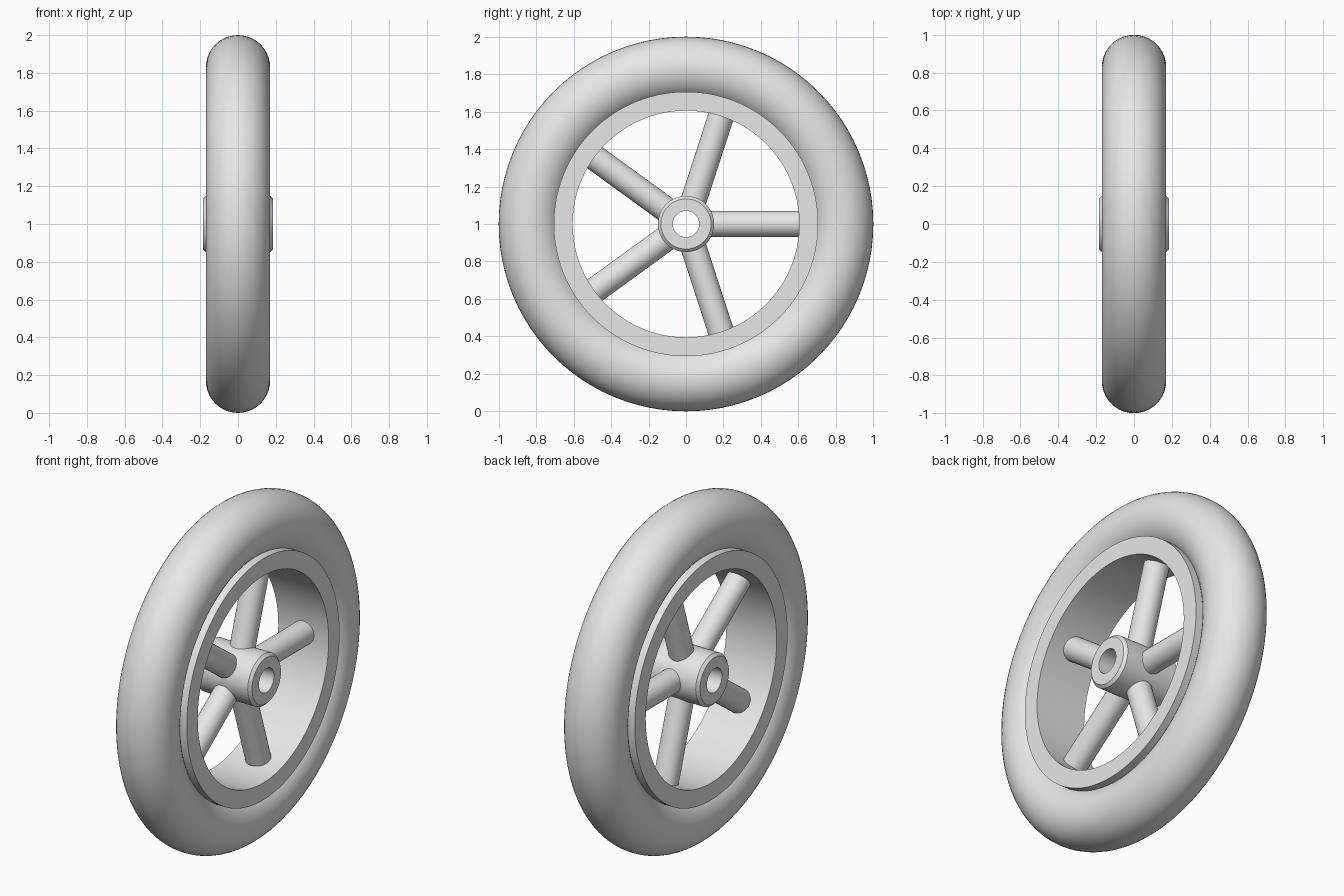
import bpy, bmesh, math
from mathutils import Matrix, Vector

if "Cube" in bpy.data.objects:
    bpy.data.objects.remove(bpy.data.objects["Cube"], do_unlink=True)

AXLE_Z = 1.0
grey = bpy.data.materials.new("plain_grey")
grey.use_nodes = True
grey.diffuse_color = (0.8, 0.8, 0.8, 1)
grey.node_tree.nodes["Principled BSDF"].inputs["Base Color"].default_value = (0.8, 0.8, 0.8, 1)


def finish(name, bm, angle=30):
    """Turn a bmesh into a shaded object centred on the axle."""
    bmesh.ops.recalc_face_normals(bm, faces=bm.faces)
    mesh = bpy.data.meshes.new(name)
    bm.to_mesh(mesh)
    bm.free()
    mesh.materials.append(grey)
    obj = bpy.data.objects.new(name, mesh)
    bpy.context.collection.objects.link(obj)
    obj.location.z = AXLE_Z
    bpy.ops.object.select_all(action='DESELECT')
    obj.select_set(True)
    bpy.context.view_layer.objects.active = obj
    bpy.ops.object.shade_smooth_by_angle(angle=math.radians(angle))
    return obj


def lathe(name, profile, steps):
    """Spin a closed (x, radius) profile around the x axis."""
    bm = bmesh.new()
    verts = [bm.verts.new((x, 0, r)) for x, r in profile]
    edges = [bm.edges.new((verts[i - 1], verts[i])) for i in range(len(verts))]
    bmesh.ops.spin(bm, geom=verts + edges, cent=(0, 0, 0), axis=(1, 0, 0),
                   angle=math.tau, steps=steps, use_merge=True)
    bmesh.ops.remove_doubles(bm, verts=bm.verts, dist=1e-5)
    return finish(name, bm)


# Round tyre
TUBE = 0.17
tyre_profile = [(TUBE * math.cos(a), 1 - TUBE + TUBE * math.sin(a))
                for a in (math.tau * i / 40 for i in range(40))]
lathe("tyre", tyre_profile, 96)

# Flat rim band standing proud of the tyre's inner sides
lathe("rim", [(-0.163, 0.605), (0.163, 0.605), (0.163, 0.706), (-0.163, 0.706)], 96)

# Chamfered hub with a through hole for the axle
lathe("hub", [(-0.184, 0.07), (0.184, 0.07), (0.184, 0.134), (0.168, 0.15),
              (-0.168, 0.15), (-0.184, 0.134)], 64)

# Five round spokes from hub to rim
for i in range(5):
    bm = bmesh.new()
    angle = math.tau * i / 5
    direction = Vector((0, math.cos(angle), math.sin(angle)))
    start, end = 0.125, 0.625
    turn = direction.to_track_quat('Z', 'X').to_matrix().to_4x4()
    bmesh.ops.create_cone(bm, cap_ends=True, segments=32, radius1=0.069, radius2=0.069,
                          depth=end - start,
                          matrix=Matrix.Translation(direction * (start + end) / 2) @ turn)
    finish(f"spoke_{i + 1}", bm)
